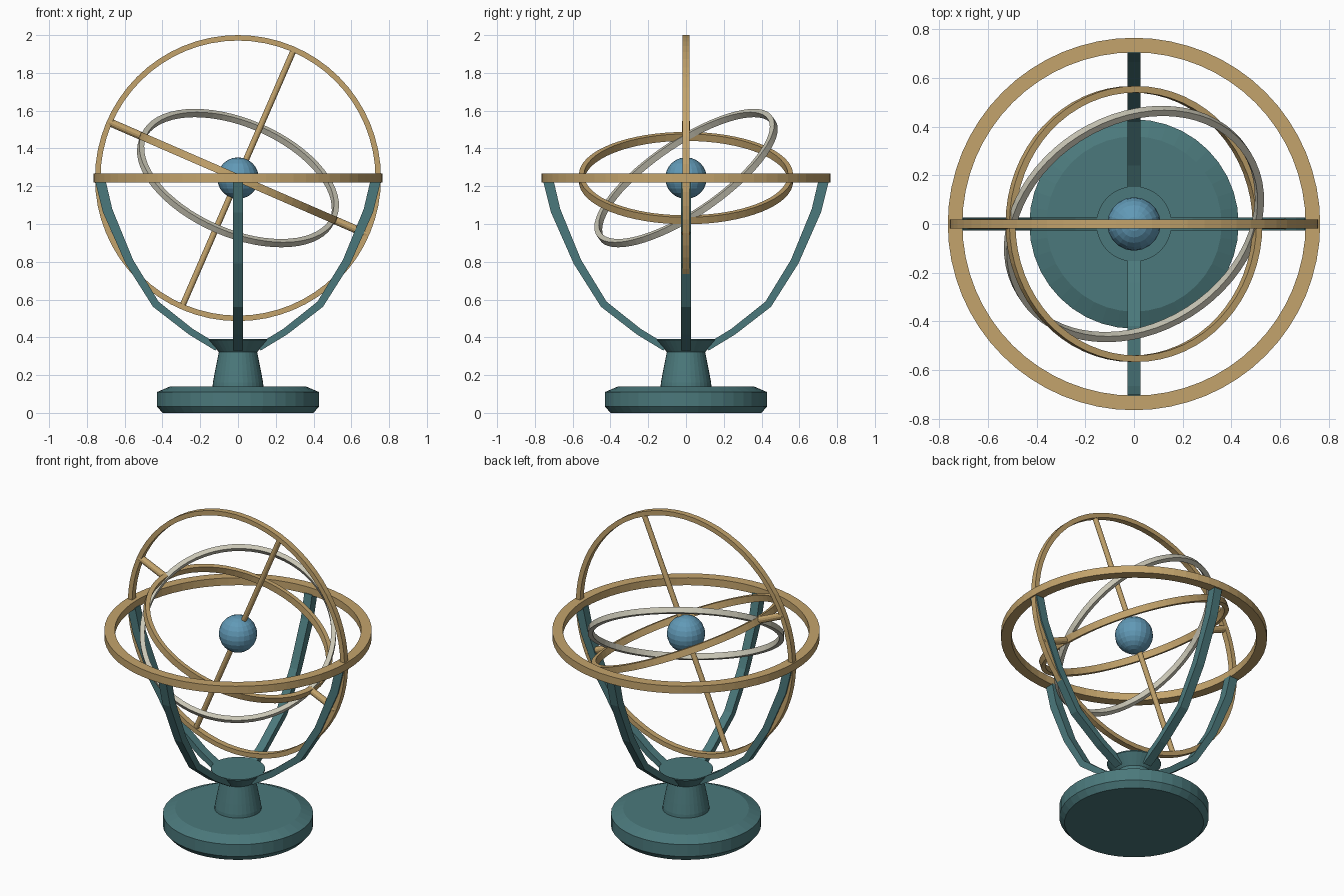
import bpy, bmesh
from math import cos, sin, pi, radians
from mathutils import Matrix, Vector

if "Cube" in bpy.data.objects:
    bpy.data.objects.remove(bpy.data.objects["Cube"])

CZ = 1.243                       # height of the sphere centre
TILT = radians(23.5)


def material(name, rgb):
    m = bpy.data.materials.new(name)
    m.diffuse_color = (*rgb, 1)
    m.use_nodes = True
    m.node_tree.nodes["Principled BSDF"].inputs["Base Color"].default_value = m.diffuse_color
    return m


BRASS = material("brass", (0.55, 0.37, 0.15))
TEAL = material("teal", (0.07, 0.19, 0.20))
SILVER = material("silver", (0.58, 0.56, 0.46))
BLUE = material("blue", (0.12, 0.32, 0.47))


def finish(bm, name, mat, matrix=Matrix()):
    bmesh.ops.recalc_face_normals(bm, faces=bm.faces)
    me = bpy.data.meshes.new(name)
    bm.to_mesh(me)
    bm.free()
    me.materials.append(mat)
    ob = bpy.data.objects.new(name, me)
    ob.matrix_world = matrix
    bpy.context.collection.objects.link(ob)
    return ob


def lathe(name, profile, n, mat, matrix=Matrix(), closed=False):
    """Revolve (radius, z) points about z; open profiles get end caps."""
    bm = bmesh.new()
    rows = [[bm.verts.new((r * cos(2 * pi * i / n), r * sin(2 * pi * i / n), z))
             for i in range(n)] for r, z in profile]
    pairs = list(zip(rows, rows[1:])) + ([(rows[-1], rows[0])] if closed else [])
    for a, b in pairs:
        for i in range(n):
            j = (i + 1) % n
            bm.faces.new((a[i], a[j], b[j], b[i]))
    if not closed:
        bm.faces.new(rows[0])
        bm.faces.new(rows[-1])
    return finish(bm, name, mat, matrix)


def ring(name, outer, inner, height, mat, rot=Matrix()):
    h = height / 2
    return lathe(name, [(inner, -h), (outer, -h), (outer, h), (inner, h)], 64, mat,
                 Matrix.Translation((0, 0, CZ)) @ rot, closed=True)


def rod(name, z0, z1, radius, rot, n=12):
    return lathe(name, [(radius, z0), (radius, z1)], n, BRASS,
                 Matrix.Translation((0, 0, CZ)) @ rot)


# Pedestal: base plate, stem and flared collar
lathe("base", [(0.40, 0), (0.43, 0.035), (0.43, 0.11), (0.36, 0.14)], 40, TEAL)
lathe("stem", [(0.135, 0.13), (0.133, 0.16), (0.122, 0.22), (0.10, 0.33)], 32, TEAL)
lathe("collar", [(0.10, 0.32), (0.155, 0.385), (0.155, 0.392)], 32, TEAL)


# Four curved arms: rectangular section swept along a path
def arm(name, angle):
    path = [(0.11, 0.345), (0.25, 0.43), (0.435, 0.575), (0.575, 0.80),
            (0.69, 1.07), (0.728, 1.225)]
    half = [0.018, 0.018, 0.020, 0.022, 0.026, 0.028]
    pts = [Vector(p) for p in path]
    bm = bmesh.new()
    rows = []
    for i, p in enumerate(pts):
        t = (pts[min(i + 1, len(pts) - 1)] - pts[max(i - 1, 0)]).normalized()
        nrm = Vector((t.y, -t.x)) * half[i]
        if i == len(pts) - 1:    # flat top against the horizon ring
            nrm = Vector((half[i], 0))
        a, b = p + nrm, p - nrm
        rows.append([bm.verts.new(c) for c in ((a.x, -0.027, a.y), (a.x, 0.027, a.y),
                                               (b.x, 0.027, b.y), (b.x, -0.027, b.y))])
    for r, s in zip(rows, rows[1:]):
        for k in range(4):
            m = (k + 1) % 4
            bm.faces.new((r[k], r[m], s[m], s[k]))
    bm.faces.new(rows[0])
    bm.faces.new(rows[-1])
    finish(bm, name, TEAL, Matrix.Rotation(angle, 4, 'Z'))


for k, side in enumerate(("right", "back", "left", "front")):
    arm(side + "_arm", k * pi / 2)

# Rings
tilt = Matrix.Rotation(TILT, 4, 'Y')
ring("horizon_ring", 0.765, 0.705, 0.047, BRASS)
ring("meridian_ring", 0.757, 0.728, 0.036, BRASS, Matrix.Rotation(pi / 2, 4, 'X'))
ring("equator_ring", 0.567, 0.540, 0.040, BRASS, tilt)
ring("ecliptic_ring", 0.562, 0.534, 0.034, SILVER, tilt @ Matrix.Rotation(radians(32), 4, 'X'))

# Tilted polar axis and the two pins that hold the equator ring
rod("polar_axis", -0.735, 0.735, 0.016, tilt)
for name, s in (("right_pin", 1), ("left_pin", -1)):
    rod(name, 0.545, 0.745, 0.021, tilt @ Matrix.Rotation(s * pi / 2, 4, 'Y'))

# Central globe
bm = bmesh.new()
bmesh.ops.create_uvsphere(bm, u_segments=20, v_segments=12, radius=0.11)
finish(bm, "globe", BLUE, Matrix.Translation((0, 0, CZ)))
